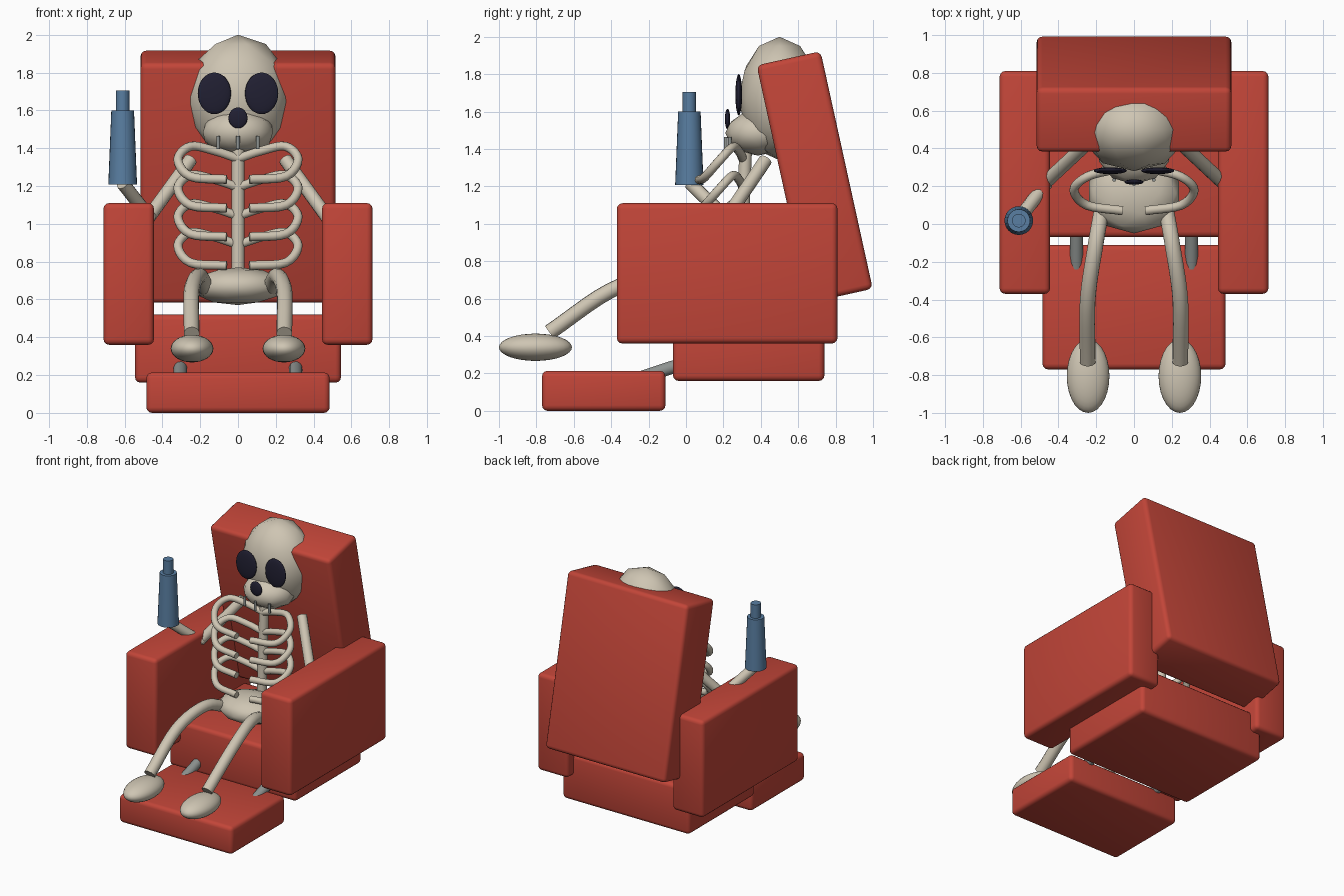
import bpy, bmesh, math
from mathutils import Vector, Matrix

if "Cube" in bpy.data.objects:
    bpy.data.objects.remove(bpy.data.objects["Cube"])


def material(name, rgb):
    m = bpy.data.materials.new(name)
    m.diffuse_color = (*rgb, 1)
    m.use_nodes = True
    m.node_tree.nodes["Principled BSDF"].inputs["Base Color"].default_value = m.diffuse_color
    return m


RED = material("red upholstery", (0.54, 0.06, 0.04))
BONE = material("bone", (0.62, 0.56, 0.45))
DARK = material("dark sockets", (0.015, 0.014, 0.032))
BLUE = material("blue glass", (0.10, 0.21, 0.36))
GREY = material("grey metal", (0.27, 0.29, 0.28))


def finish(name, bm, mat, angle=60):
    bmesh.ops.recalc_face_normals(bm, faces=bm.faces)
    mesh = bpy.data.meshes.new(name)
    bm.to_mesh(mesh)
    bm.free()
    mesh.materials.append(mat)
    ob = bpy.data.objects.new(name, mesh)
    bpy.context.collection.objects.link(ob)
    bpy.ops.object.select_all(action='DESELECT')
    ob.select_set(True)
    bpy.context.view_layer.objects.active = ob
    bpy.ops.object.shade_smooth_by_angle(angle=math.radians(angle))
    return ob


def cushion(name, centre, size, tilt=0):
    """Rounded box, optionally leaning about x."""
    bm = bmesh.new()
    bmesh.ops.create_cube(bm, size=1)
    bmesh.ops.scale(bm, vec=size, verts=bm.verts)
    bmesh.ops.bevel(bm, geom=bm.edges[:], offset=0.03, segments=3,
                    profile=0.5, affect='EDGES')
    bm.transform(Matrix.Translation(centre) @ Matrix.Rotation(tilt, 4, 'X'))
    return finish(name, bm, RED)


def blob(name, centre, radii, mat=BONE, coarse=False):
    """Ellipsoid."""
    bm = bmesh.new()
    if coarse:
        bmesh.ops.create_icosphere(bm, subdivisions=2, radius=1)
    else:
        bmesh.ops.create_uvsphere(bm, u_segments=28, v_segments=16, radius=1)
    bmesh.ops.scale(bm, vec=radii, verts=bm.verts)
    bmesh.ops.translate(bm, vec=centre, verts=bm.verts)
    return finish(name, bm, mat)


def smooth_path(points, steps):
    """Catmull-Rom interpolation through the points."""
    p = [Vector(q) for q in points]
    if len(p) == 2:
        return p
    p = [2 * p[0] - p[1]] + p + [2 * p[-1] - p[-2]]
    out = []
    for a, b, c, d in zip(p, p[1:], p[2:], p[3:]):
        for i in range(steps):
            t = i / steps
            out.append(0.5 * (2 * b + (c - a) * t + (2 * a - 5 * b + 4 * c - d) * t * t
                              + (3 * b - a - 3 * c + d) * t ** 3))
    return out + [p[-2]]


def tube(name, points, r, mat=BONE, sides=12, steps=5):
    """Capped tube swept along a smooth path."""
    path = smooth_path(points, steps)
    bm = bmesh.new()
    rings, normal = [], None
    for i, q in enumerate(path):
        tan = (path[min(i + 1, len(path) - 1)] - path[max(i - 1, 0)]).normalized()
        if normal is None:
            normal = tan.orthogonal()
        normal = (normal - tan * normal.dot(tan)).normalized()
        side = tan.cross(normal)
        rings.append([bm.verts.new(q + r * (math.cos(a) * normal + math.sin(a) * side))
                      for a in (2 * math.pi * k / sides for k in range(sides))])
    for lo, hi in zip(rings, rings[1:]):
        for k in range(sides):
            j = (k + 1) % sides
            bm.faces.new((lo[k], lo[j], hi[j], hi[k]))
    bm.faces.new(rings[0][::-1])
    bm.faces.new(rings[-1])
    return finish(name, bm, mat)


def cone(name, centre, r_low, r_high, z_low, z_high, mat, sides=24):
    bm = bmesh.new()
    bmesh.ops.create_cone(bm, cap_ends=True, segments=sides, radius1=r_low,
                          radius2=r_high, depth=z_high - z_low)
    bmesh.ops.translate(bm, vec=(*centre, (z_low + z_high) / 2), verts=bm.verts)
    return finish(name, bm, mat)


def mirrored(s, points):
    return [(s * x, y, z) for x, y, z in points]


# Chair
cushion("seat", (0, 0.335, 0.34), (1.09, 0.81, 0.36))
cushion("footrest", (0, -0.44, 0.107), (0.97, 0.66, 0.214))
cushion("backrest", (0, 0.688, 1.25), (1.03, 0.35, 1.30), math.radians(12.4))

# Skull
blob("cranium", (0, 0.5, 1.67), (0.28, 0.22, 0.33), coarse=True)
blob("jaw", (0, 0.385, 1.485), (0.195, 0.175, 0.12), coarse=True)
blob("nose_hole", (0, 0.222, 1.56), (0.05, 0.014, 0.055), DARK)
for i in (-1, 0, 1):
    cone("tooth_line", (0.105 * i, 0.212 + 0.022 * abs(i)), 0.01, 0.01, 1.395, 1.465, GREY, 10)

# Spine and pelvis
tube("spine", [(0, 0.29, 0.68), (0, 0.32, 1.42)], 0.035)
blob("pelvis", (0, 0.16, 0.67), (0.25, 0.21, 0.1), coarse=True)

RIB = [(0, 0.305, 1.345), (0.12, 0.285, 1.385), (0.25, 0.25, 1.41), (0.318, 0.18, 1.34),
       (0.25, 0.1, 1.25), (0.06, 0.07, 1.235)]
LEG = [(0.17, 0.08, 0.66), (0.205, -0.12, 0.725), (0.245, -0.4, 0.645), (0.245, -0.73, 0.42)]

for s, label in ((-1, "left"), (1, "right")):
    cushion(label + "_armrest", (s * 0.578, 0.22, 0.735), (0.267, 1.18, 0.75))
    tube(label + "_footrest_bar", mirrored(s, [(0.305, -0.4, 0.125), (0.305, 0.1, 0.29)]),
         0.036, GREY)
    blob(label + "_eye_socket", (s * 0.125, 0.282, 1.69), (0.088, 0.018, 0.11), DARK)
    for n in range(4):
        tube(f"{label}_rib_{n + 1}",
             mirrored(s, [(x, y, z - 0.152 * n) for x, y, z in RIB]), 0.024)
    tube(label + "_leg", mirrored(s, LEG), 0.042)
    blob(label + "_foot", (s * 0.243, -0.805, 0.34), (0.113, 0.195, 0.073))
    tube(label + "_upper_arm", mirrored(s, [(0.25, 0.425, 1.34), (0.475, 0.215, 1.03)]), 0.036)

# Forearms, the left one raised to hold the bottle
tube("left_forearm", [(-0.465, 0.215, 1.03), (-0.61, 0.025, 1.215)], 0.036)
tube("right_forearm", [(0.475, 0.215, 1.03), (0.58, -0.05, 1.0)], 0.036)

# Bottle
cone("bottle_body", (-0.61, 0.018), 0.076, 0.06, 1.207, 1.6, BLUE)
cone("bottle_neck", (-0.61, 0.018), 0.036, 0.036, 1.59, 1.705, BLUE)
